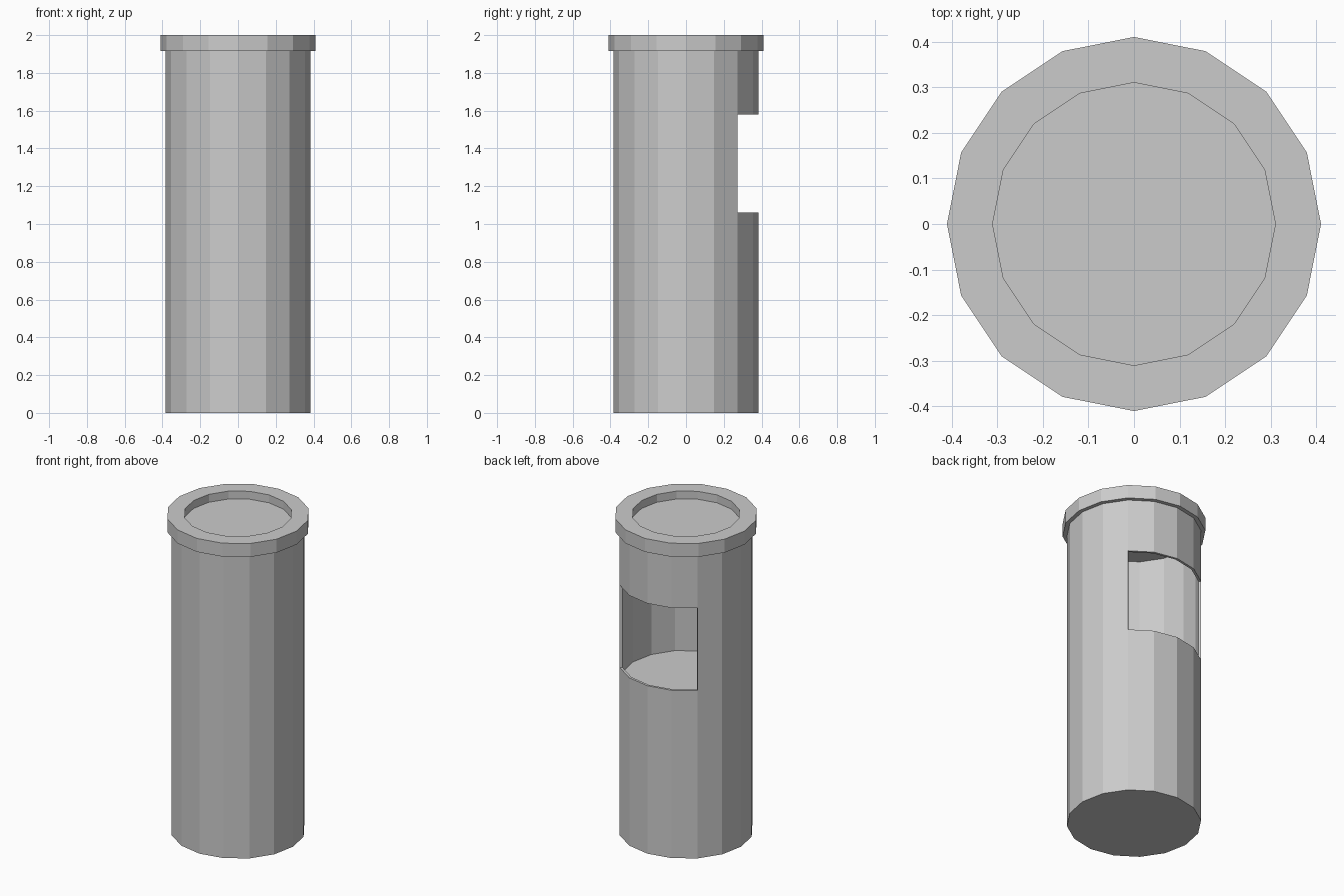
import bpy, bmesh, math
from mathutils import Vector

if "Cube" in bpy.data.objects:
    bpy.data.objects.remove(bpy.data.objects["Cube"])

SIDES = 16


def ring(bm, radius, z):
    """One loop of vertices around the z axis, or a single pole vertex."""
    if radius == 0:
        return [bm.verts.new((0, 0, z))]
    return [bm.verts.new((radius * math.cos(2 * math.pi * i / SIDES),
                          radius * math.sin(2 * math.pi * i / SIDES), z))
            for i in range(SIDES)]


def lathe(name, profile, skip=None):
    """Revolve (radius, z) points; skip(centre) leaves out faces."""
    bm = bmesh.new()
    rings = [ring(bm, r, z) for r, z in profile]
    for a, b in zip(rings, rings[1:]):
        for i in range(SIDES):
            j = (i + 1) % SIDES
            if len(a) == 1:
                quad = [a[0], b[j], b[i]]
            elif len(b) == 1:
                quad = [a[i], a[j], b[0]]
            else:
                quad = [a[i], a[j], b[j], b[i]]
            centre = sum((v.co for v in quad), Vector()) / len(quad)
            if not (skip and skip(centre)):
                bm.faces.new(quad)
    mesh = bpy.data.meshes.new(name)
    bm.to_mesh(mesh)
    bm.free()
    obj = bpy.data.objects.new(name, mesh)
    bpy.context.collection.objects.link(obj)
    return obj


# Thin-walled body with a window four faces wide at the back
body = lathe("body",
             [(0, 0), (0.385, 0), (0.385, 1.06), (0.385, 1.58), (0.385, 1.94)],
             skip=lambda c: 1.06 < c.z < 1.58 and c.y > abs(c.x))
wall = body.modifiers.new("wall", "SOLIDIFY")
wall.thickness = 0.015
wall.offset = -1
wall.use_even_offset = True

# Floor inside, a little below the window sill
lathe("inner_floor", [(0, 0.945), (0.375, 0.945), (0.375, 0.965), (0, 0.965)])

# Overhanging rim with a shallow recessed top
lathe("rim_cap", [(0, 1.94), (0.38, 1.94), (0.38, 1.915), (0.41, 1.915),
                  (0.41, 2.0), (0.31, 2.0), (0.31, 1.95), (0, 1.95)])
